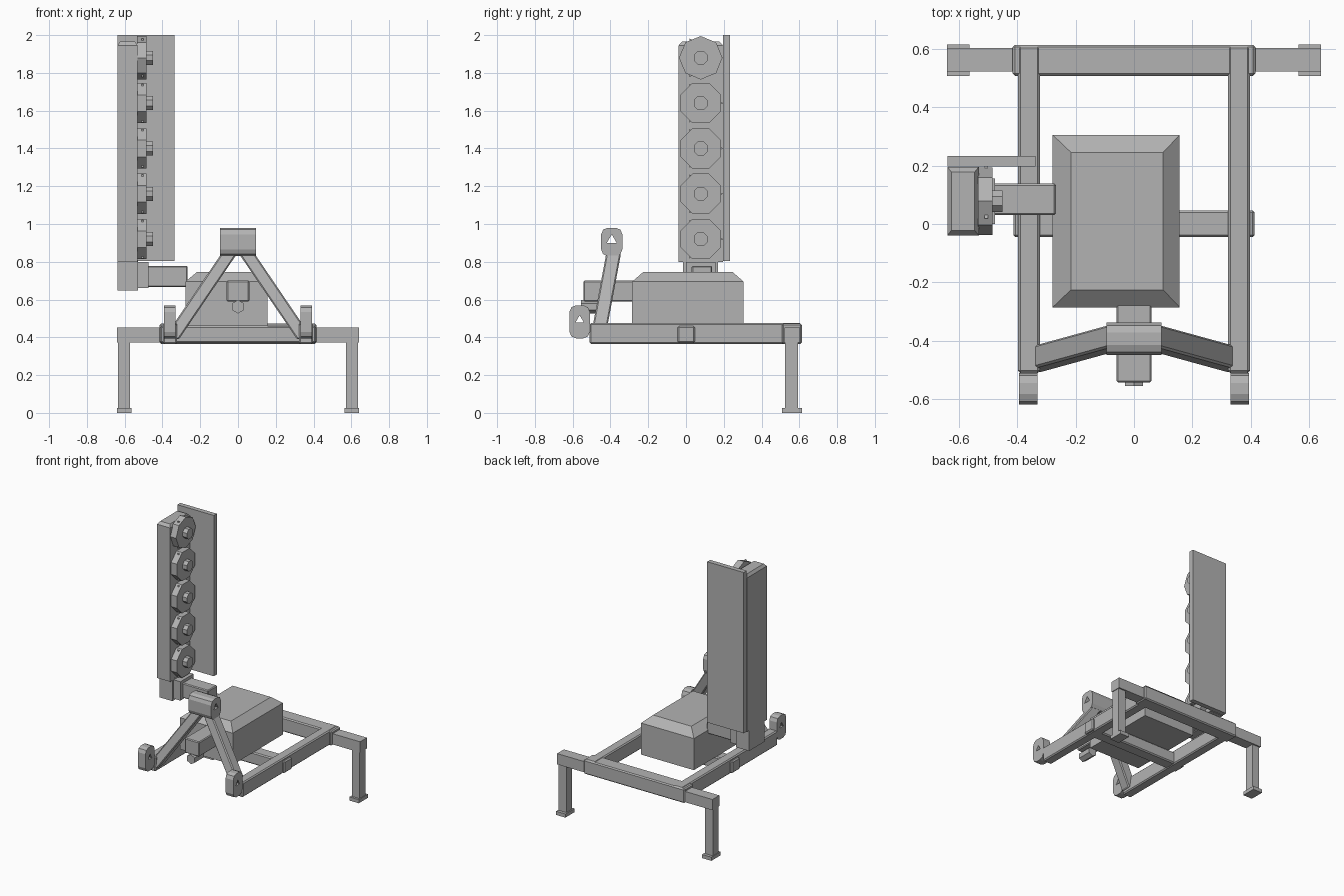
import bpy, bmesh, math
from mathutils import Matrix, Vector
from mathutils.geometry import tessellate_polygon

cube = bpy.data.objects.get("Cube")
if cube:
    bpy.data.objects.remove(cube, do_unlink=True)

steel = bpy.data.materials.new("plain_grey_steel")
steel.use_nodes = True
GREY = (0.45, 0.45, 0.45, 1)
steel.diffuse_color = GREY
steel.node_tree.nodes["Principled BSDF"].inputs["Base Color"].default_value = GREY


def finish(name, bm, bevel=0):
    """Turn a bmesh into an object with the steel material."""
    bmesh.ops.recalc_face_normals(bm, faces=bm.faces)
    mesh = bpy.data.meshes.new(name)
    bm.to_mesh(mesh)
    bm.free()
    mesh.materials.append(steel)
    ob = bpy.data.objects.new(name, mesh)
    bpy.context.collection.objects.link(ob)
    if bevel:
        mod = ob.modifiers.new("chamfer", "BEVEL")
        mod.width = bevel
        mod.segments = 1
    return ob


def box(name, x, y, z, bevel=0):
    """Box from its (min, max) range on each axis."""
    bm = bmesh.new()
    bmesh.ops.create_cube(bm, size=1)
    for v in bm.verts:
        v.co = [sum(r) / 2 + c * (r[1] - r[0]) for r, c in zip((x, y, z), v.co)]
    return finish(name, bm, bevel)


def loft(name, sections, bevel=0):
    """Skin horizontal rectangles given as (cx, cy, z, width, depth)."""
    bm = bmesh.new()
    rings = [[bm.verts.new((cx + sx * w / 2, cy + sy * d / 2, z))
              for sx, sy in ((-1, -1), (1, -1), (1, 1), (-1, 1))]
             for cx, cy, z, w, d in sections]
    for low, high in zip(rings, rings[1:]):
        for i in range(4):
            j = (i + 1) % 4
            bm.faces.new((low[i], low[j], high[j], high[i]))
    bm.faces.new(rings[0])
    bm.faces.new(rings[-1])
    return finish(name, bm, bevel)


def prism(name, axis, center, radius, depth, sides, turn=0):
    """Regular prism along x or y, turned around its own axis."""
    bm = bmesh.new()
    spin = Matrix.Rotation(turn, 4, "Z")
    tilt = Matrix.Rotation(math.pi / 2, 4, "Y" if axis == "x" else "X")
    bmesh.ops.create_cone(bm, cap_ends=True, segments=sides, radius1=radius,
                          radius2=radius, depth=depth,
                          matrix=Matrix.Translation(center) @ tilt @ spin)
    return finish(name, bm)


def eye_plate(name, x, cy, cz, width, height, hole):
    """Plate across x with rounded corners and a triangular pin hole."""
    r = 0.035
    outer = []
    for k, (sy, sz) in enumerate(((1, 1), (-1, 1), (-1, -1), (1, -1))):
        for step in range(3):
            a = (k + step / 2) * math.pi / 2
            outer.append(Vector((x[0], cy + sy * (width / 2 - r) + r * math.cos(a),
                                 cz + sz * (height / 2 - r) + r * math.sin(a))))
    inner = [Vector((x[0], cy + hole * math.cos(a), cz + 0.01 + hole * math.sin(a)))
             for a in (math.radians(d) for d in (90, 210, 330))]
    bm = bmesh.new()
    verts = [bm.verts.new(p) for p in outer + inner]
    for tri in tessellate_polygon([outer, inner]):
        bm.faces.new([verts[i] for i in tri])
    out = bmesh.ops.extrude_face_region(bm, geom=bm.faces[:])
    moved = [g for g in out["geom"] if isinstance(g, bmesh.types.BMVert)]
    bmesh.ops.translate(bm, verts=moved, vec=(x[1] - x[0], 0, 0))
    return finish(name, bm)


# Ground frame: cross beams
box("rear_beam", (-0.415, 0.415), (0.507, 0.613), (0.365, 0.472), 0.008)
box("rear_beam_extension", (-0.64, 0.64), (0.522, 0.603), (0.372, 0.452))
box("middle_beam", (-0.413, 0.413), (-0.045, 0.047), (0.37, 0.46), 0.008)

# Mirrored frame parts
for side, s in (("left", 1), ("right", -1)):
    def span(a, b):
        return tuple(sorted((s * a, s * b)))
    box(side + "_rail", span(0.322, 0.397), (-0.51, 0.61), (0.365, 0.475), 0.008)
    box(side + "_leg", span(0.572, 0.635), (0.523, 0.592), (0.02, 0.4))
    box(side + "_foot", span(0.563, 0.64), (0.507, 0.615), (0, 0.027))
    eye_plate(side + "_lower_hitch_lug", span(0.33, 0.393), -0.563, 0.482,
              0.108, 0.175, 0.025)
    loft(side + "_hitch_arm", [(s * 0.354, -0.468, 0.39, 0.083, 0.078),
                               (s * 0.045, -0.383, 0.845, 0.083, 0.078)], 0.007)

# Upper hitch block
eye_plate("upper_hitch_block", (-0.094, 0.094), -0.393, 0.905, 0.112, 0.15, 0.03)

# Gearbox with sloped lid, drive housing and shaft
loft("gearbox", [(-0.061, 0.01, 0.46, 0.435, 0.59),
                 (-0.061, 0.01, 0.695, 0.435, 0.59),
                 (-0.058, 0.01, 0.747, 0.315, 0.47)])
box("drive_housing", (-0.06, 0.06), (-0.543, -0.27), (0.59, 0.7), 0.006)
prism("drive_shaft", "y", (0, -0.5, 0.562), 0.036, 0.11, 6)

# Swing arm carrying the cutter bar
box("swing_arm", (-0.49, -0.267), (0.03, 0.138), (0.667, 0.778), 0.006)
box("swing_bracket", (-0.54, -0.475), (0.0, 0.155), (0.66, 0.8))
box("bar_mount", (-0.638, -0.53), (-0.015, 0.17), (0.647, 0.81))

# Raised cutter bar and guard panel
loft("cutter_bar", [(-0.585, 0.078, 0.8, 0.108, 0.235),
                    (-0.585, 0.078, 1.945, 0.108, 0.235),
                    (-0.585, 0.078, 1.965, 0.08, 0.2)])
box("guard_panel", (-0.638, -0.337), (0.197, 0.232), (0.803, 2.0))

# Cutting discs with hubs and small rim blades
for i in range(5):
    z = 0.92 + 0.24 * i
    turn = 0 if i == 4 else math.pi / 8
    prism(f"disc_{i + 1}", "x", (-0.509, 0.078, z), 0.115, 0.05, 8, turn)
    prism(f"hub_{i + 1}", "x", (-0.468, 0.078, z), 0.04, 0.037, 8, math.pi / 8)
    for k, deg in enumerate((0, 120, 240)):
        a = math.radians(deg)
        prism(f"blade_{i + 1}_{k + 1}", "x",
              (-0.505, 0.078 + 0.1 * math.cos(a), z + 0.1 * math.sin(a)),
              0.018, 0.012, 3, a)
